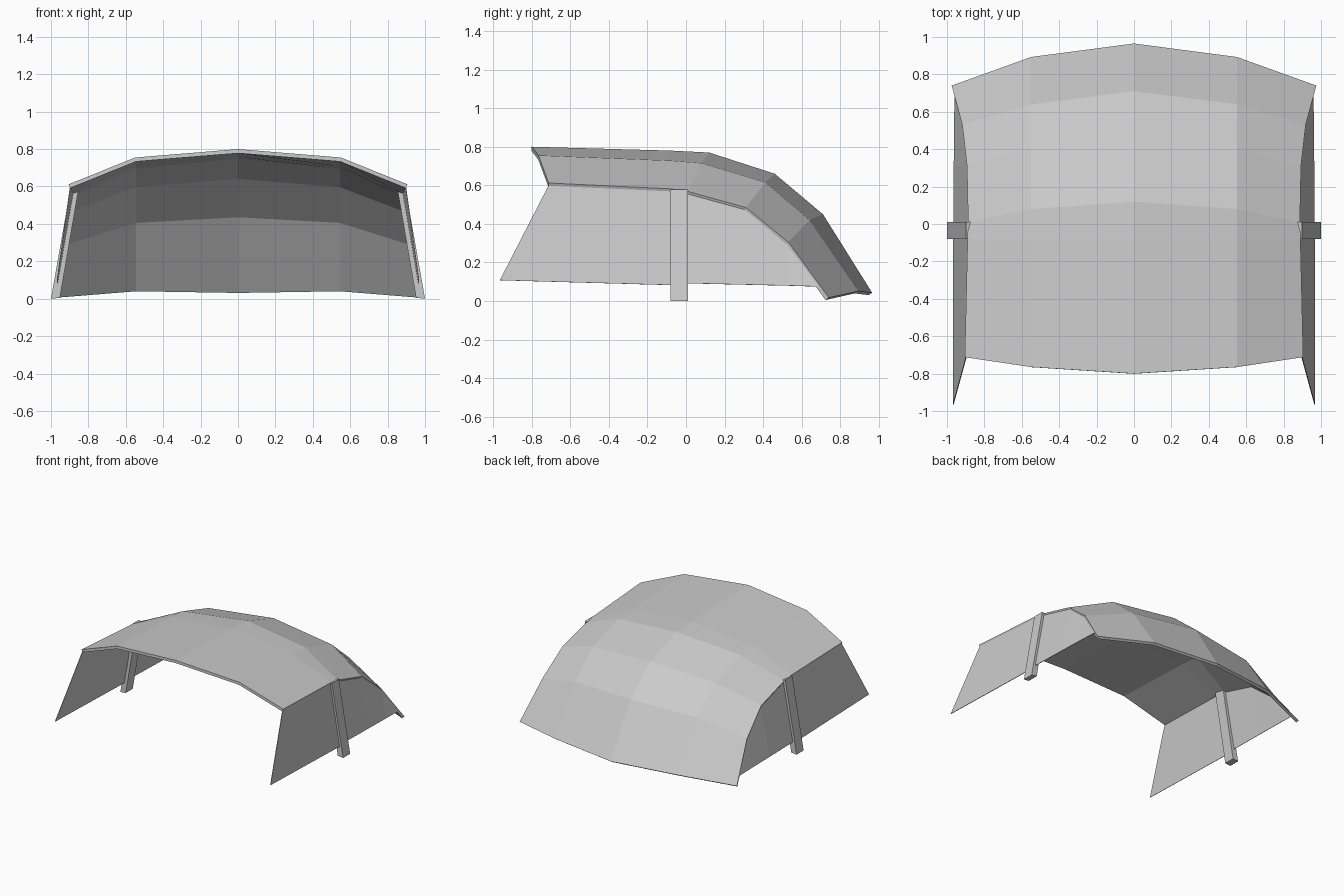
import bpy, bmesh

if "Cube" in bpy.data.objects:
    bpy.data.objects.remove(bpy.data.objects["Cube"])

grey = bpy.data.materials.new("light grey")
grey.diffuse_color = (0.6, 0.6, 0.6, 1)
grey.use_nodes = True
grey.node_tree.nodes["Principled BSDF"].inputs["Base Color"].default_value = grey.diffuse_color


def make(name, verts, faces):
    mesh = bpy.data.meshes.new(name)
    mesh.from_pydata(verts, [], faces)
    mesh.materials.append(grey)
    bm = bmesh.new()
    bm.from_mesh(mesh)
    bmesh.ops.recalc_face_normals(bm, faces=bm.faces)
    bm.to_mesh(mesh)
    bm.free()
    obj = bpy.data.objects.new(name, mesh)
    bpy.context.collection.objects.link(obj)
    return obj


# Roof cross lines from front to back: centre, shoulder and edge points
centre = [(0, -.80, .80), (0, -.08, .78), (0, .12, .77), (0, .46, .66), (0, .71, .45), (0, .965, .043)]
shoulder = [(.55, -.765, .755), (.55, -.08, .728), (.55, .08, .715), (.55, .41, .615), (.55, .64, .42), (.55, .893, .052)]
edge = [(.905, -.712, .612), (.89, -.08, .582), (.887, .01, .568), (.893, .31, .485), (.918, .53, .305), (.975, .74, .018)]


def flip(line):
    return [(-x, y, z) for x, y, z in line]


lines = [flip(edge), flip(shoulder), centre, shoulder, edge]
n = len(centre)
verts = [p for line in lines for p in line]
faces = [(i * n + j, (i + 1) * n + j, (i + 1) * n + j + 1, i * n + j + 1)
         for i in range(4) for j in range(n - 1)]
roof = make("roof", verts, faces)
if roof.data.polygons[0].normal.z < 0:
    roof.data.flip_normals()
shell = roof.modifiers.new("thickness", 'SOLIDIFY')
shell.thickness = 0.022
shell.offset = -1

for side, s in (("left", -1), ("right", 1)):
    # Thin side panel hanging from the roof edge
    top = [(s * (x - .008), y, z - .012) for x, y, z in edge[:5]]
    top.append((s * .958, .69, .075))
    bottom = [(s * .966, -.965, .108), (s * .966, -.08, .083), (s * .964, .01, .092),
              (s * .962, .31, .085), (s * .96, .53, .08)]
    quads = [(i, i + 1, i + 7, i + 6) for i in range(4)] + [(4, 5, 10)]
    panel = make(side + "_side_panel", top + bottom, quads)
    skin = panel.modifiers.new("thickness", 'SOLIDIFY')
    skin.thickness = 0.004
    skin.offset = 0

    # Leaning post through the panel
    ring = [(.952, 0.005), (1.0, 0.0), (.898, .578), (.855, .57)]
    post = [(s * x, y, z) for y in (-.08, .01) for x, z in ring]
    make(side + "_post", post, [(0, 1, 2, 3), (4, 5, 6, 7)] +
         [(i, (i + 1) % 4, (i + 1) % 4 + 4, i + 4) for i in range(4)])
